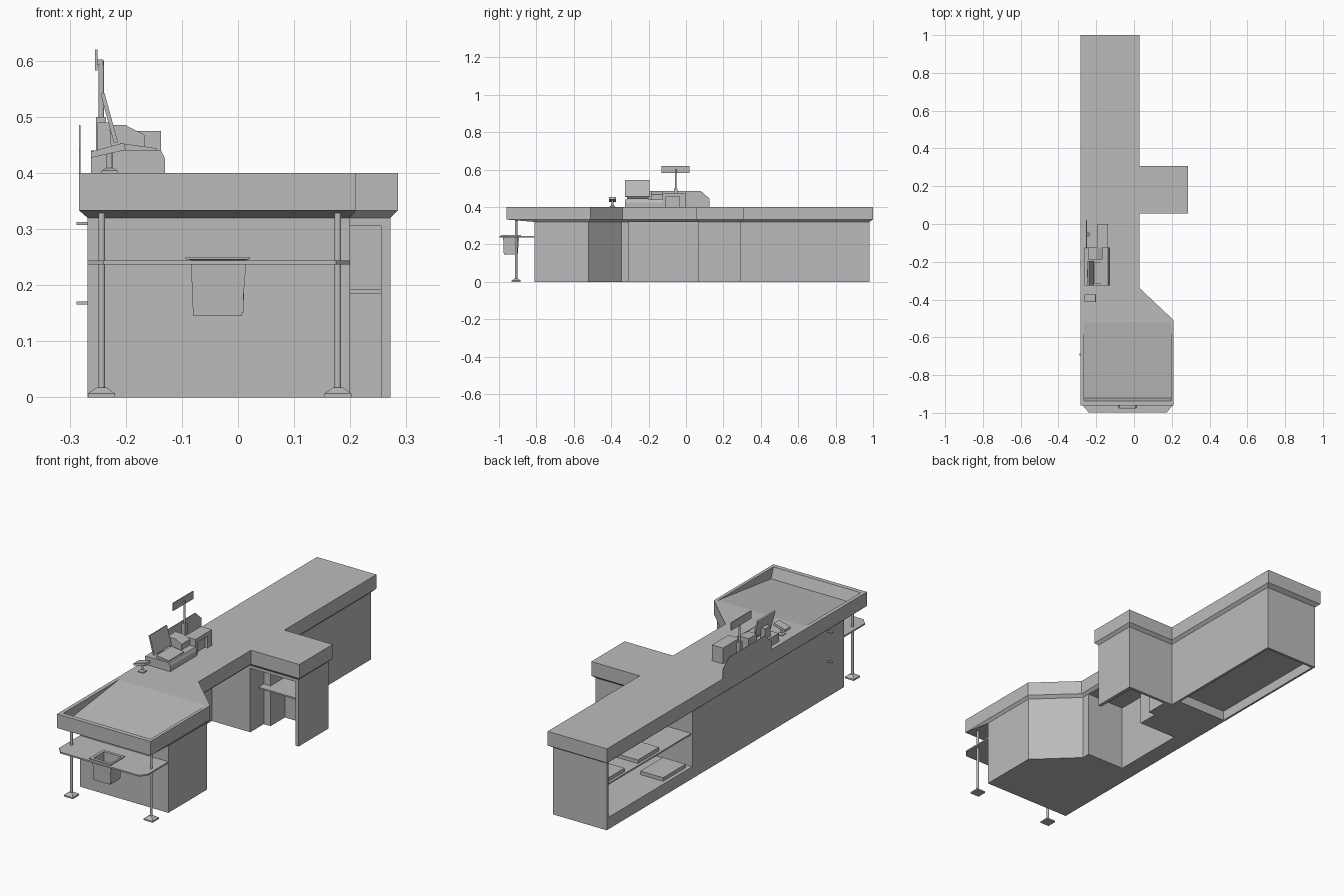
import bpy, bmesh, math
from mathutils import Matrix, Vector

if "Cube" in bpy.data.objects:
    bpy.data.objects.remove(bpy.data.objects["Cube"])

grey = bpy.data.materials.new("counter_grey")
grey.diffuse_color = (0.5, 0.5, 0.5, 1)
grey.use_nodes = True
grey.node_tree.nodes["Principled BSDF"].inputs["Base Color"].default_value = grey.diffuse_color


def finish(name, bm):
    bmesh.ops.recalc_face_normals(bm, faces=bm.faces)
    me = bpy.data.meshes.new(name)
    bm.to_mesh(me)
    bm.free()
    me.materials.append(grey)
    ob = bpy.data.objects.new(name, me)
    bpy.context.collection.objects.link(ob)
    return ob


def loft(name, rings, cap_start=True, cap_end=True):
    """Join equal-length rings of 3D points and cap the ends."""
    bm = bmesh.new()
    vs = [[bm.verts.new(p) for p in r] for r in rings]
    n = len(rings[0])
    for a, b in zip(vs, vs[1:]):
        for i in range(n):
            j = (i + 1) % n
            bm.faces.new((a[i], a[j], b[j], b[i]))
    if cap_start:
        bm.faces.new(vs[0][::-1])
    if cap_end:
        bm.faces.new(vs[-1])
    return finish(name, bm)


def prism(name, pts, lo, hi, axis="z"):
    place = {"x": lambda p, t: (t, p[0], p[1]),
             "y": lambda p, t: (p[0], t, p[1]),
             "z": lambda p, t: (p[0], p[1], t)}[axis]
    return loft(name, [[place(p, t) for p in pts] for t in (lo, hi)])


def rect(x0, x1, y0, y1, z):
    return [(x0, y0, z), (x1, y0, z), (x1, y1, z), (x0, y1, z)]


def box(name, x0, x1, y0, y1, z0, z1):
    return loft(name, [rect(x0, x1, y0, y1, z0), rect(x0, x1, y0, y1, z1)])


def cylinder(name, x, y, z0, z1, r, n=12):
    return prism(name, [(x + r * math.cos(2 * math.pi * i / n),
                         y + r * math.sin(2 * math.pi * i / n)) for i in range(n)], z0, z1)


def cut(ob, cutter):
    cutter.hide_render = True
    m = ob.modifiers.new("cut", "BOOLEAN")
    m.object = cutter
    m.solver = "EXACT"
    bpy.context.view_layer.objects.active = ob
    bpy.ops.object.modifier_apply(modifier=m.name)
    bpy.data.objects.remove(cutter)


# worktop: straight edge band, sloping underside, sunken bagging ramp at the front
outer = [(-.283, -.96), (.21, -.96), (.21, -.51), (.03, -.34), (.03, .055),
         (.285, .055), (.285, .307), (.03, .307), (.03, 1), (-.283, 1)]
inner = [(-.268, -.81), (.2, -.81), (.2, -.52), (.017, -.345), (.017, .068),
         (.272, .068), (.272, .292), (.017, .292), (.017, .98), (-.268, .98)]
worktop = loft("worktop", [[(x, y, .32) for x, y in inner],
                           [(x, y, .333) for x, y in outer],
                           [(x, y, .4) for x, y in outer]])
ramp = [(-.52, .4), (-.92, .35), (-.938, .4), (-.938, .45), (-.52, .45)]
cut(worktop, prism("ramp_cutter", ramp, -.265, .195, "x"))

# cabinet body with the knee well cut into its right side
prism("cabinet_body", [(-.268, -.81), (.2, -.81), (.2, -.52), (.017, -.345), (.017, -.305),
                       (-.185, -.305), (-.185, .068), (.017, .068), (.017, .17), (.053, .17),
                       (.053, .28), (.017, .28), (.017, .335), (-.268, .335)], 0, .32)

# side desk: panels, rail and shelf
box("desk_side_panel", .255, .272, .068, .292, 0, .32)
box("desk_back_panel", .0165, .255, .278, .292, 0, .32)
box("desk_top_rail", .017, .255, .068, .278, .305, .32)
box("desk_shelf", .017, .255, .13, .278, .185, .192)

# open shelving on the left of the rear half
box("storage_back_panel", .005, .017, .335, .98, 0, .32)
box("storage_end_panel", -.268, .005, .967, .98, 0, .32)
box("storage_kick", -.268, -.258, .335, .967, 0, .047)
box("storage_bottom_shelf", -.268, .005, .335, .967, .047, .057)
box("storage_middle_shelf", -.262, .005, .335, .967, .207, .214)
for i, (y0, y1, z) in enumerate([(.56, .72, .214), (.82, .965, .214), (.36, .53, .057)]):
    box(f"stored_box_{i}", -.25, -.13, y0, y1, z, z + .017)

# front shelf with a hanging bin
shelf = prism("front_shelf", [(-.268, -.81), (-.268, -.965), (-.24, -.997), (.175, -.997),
                              (.2, -.965), (.2, -.81)], .237, .244)
cut(shelf, box("bin_hole", -.084, .015, -.978, -.892, .2, .3))
loft("bin", [rect(-.078, .01, -.972, -.9, .15), rect(-.08, .012, -.974, -.896, .25),
             rect(-.094, .021, -.988, -.882, .25), rect(-.094, .021, -.988, -.882, .246),
             rect(-.084, .015, -.978, -.892, .245), rect(-.08, .007, -.974, -.9, .145)])

# two front legs with pyramid feet
for side, x in (("left", -.243), ("right", .178)):
    cylinder(f"{side}_leg", x, -.908, .015, .333, .006)
    loft(f"{side}_foot", [rect(x - h, x + h, -.908 - h, -.908 + h, z)
                          for h, z in ((.024, 0), (.024, .007), (.008, .018))])

# small hooks on the left side
for z in (.168, .31):
    box("side_hook", -.288, -.267, -.697, -.685, z - .0025, z + .0025)

# thin guard plate along the left edge
prism("guard_plate", [(-.24, .39), (.125, .39), (.125, .445), (.08, .485), (-.19, .485),
                      (-.24, .44)], -.2835, -.281, "x")

# till: base, keypad, printer, drawer housing
prism("till_base", [(-.262, .4), (-.13, .4), (-.13, .425), (-.137, .44), (-.262, .44)],
      -.325, -.125, "y")
prism("till_keypad", [(-.21, .44), (-.145, .44), (-.145, .444), (-.21, .453)], -.315, -.2, "y")
prism("receipt_printer", [(-.243, .44), (-.167, .44), (-.167, .468), (-.2, .485),
                          (-.243, .485)], -.187, -.125, "y")
prism("printer_housing", [(-.125, .4), (-.108, .4), (-.108, .455), (-.035, .455), (-.035, .4),
                          (0, .4), (0, .475), (-.125, .475)], -.195, -.137, "x")
box("printer_housing_back", -.195, -.15, -.11, -.03, .4, .457)

# leaning screen and its support
prism("screen", [(-.221, .453), (-.214, .455), (-.238, .543), (-.245, .541)],
      -.325, -.195, "y")
prism("screen_support", [(-.25, .44), (-.225, .44), (-.229, .49), (-.25, .49)],
      -.28, -.24, "y")

# customer display on a pole
box("display_pole_base", -.253, -.235, -.065, -.045, .4, .5)
cylinder("display_pole", -.2435, -.055, .49, .6, .005)
box("display_arm", -.253, -.241, -.06, -.05, .592, .602)
box("customer_display", -.2545, -.25, -.13, .02, .583, .62)

# card reader on a small stand
loft("reader_foot", [rect(-.229 - h, -.229 + h, -.393 - h, -.393 + h, z)
                     for h, z in ((.014, .4), (.014, .404), (.006, .409))])
cylinder("reader_stem", -.229, -.393, .405, .436, .005)
prism("card_reader", [(-.262, .427), (-.2, .441), (-.203, .454), (-.262, .438)],
      -.412, -.373, "y")
